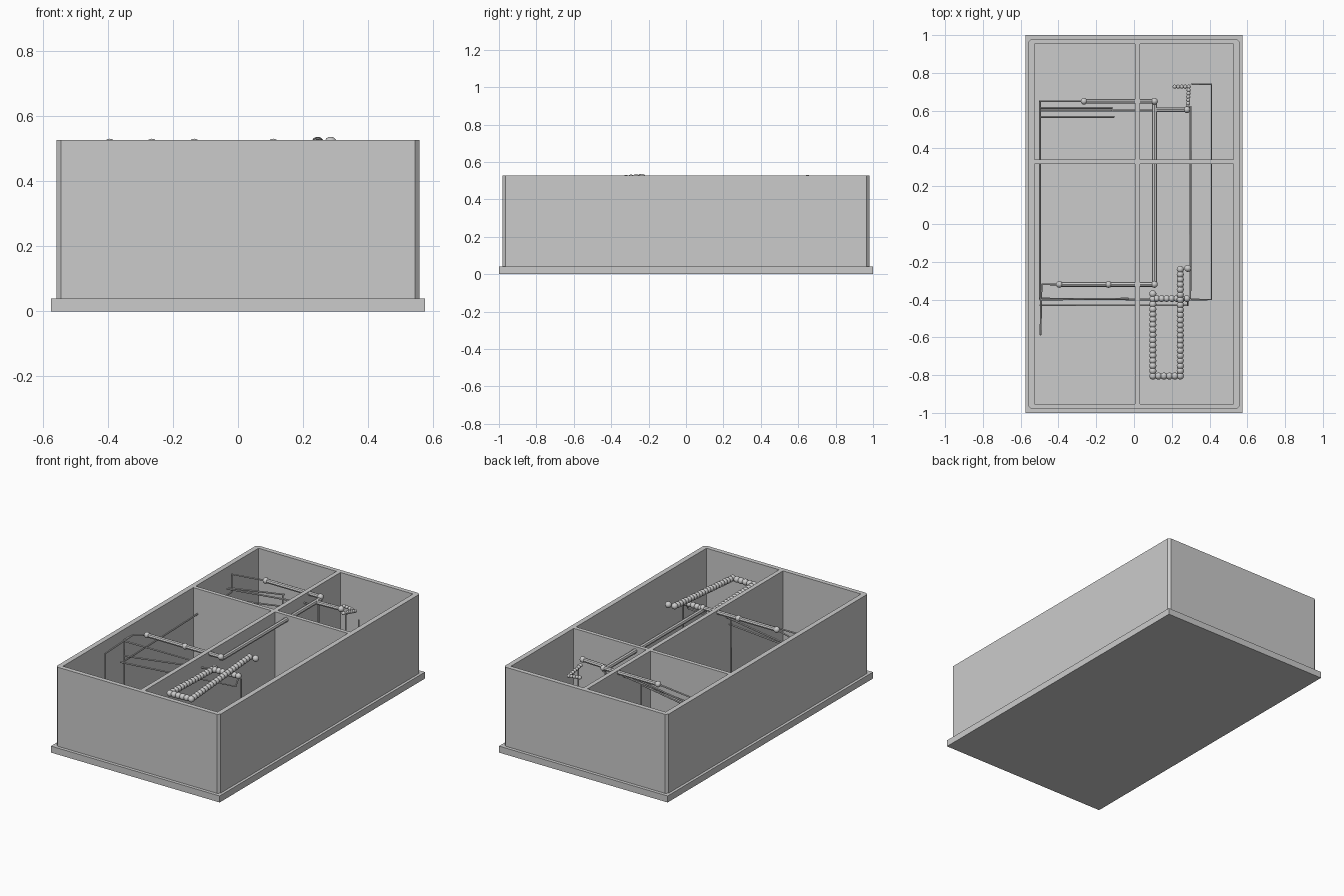
import bpy, bmesh
from mathutils import Vector, Matrix

if "Cube" in bpy.data.objects:
    bpy.data.objects.remove(bpy.data.objects["Cube"])

TOP = 0.527


def mesh_object(name, bm):
    bmesh.ops.recalc_face_normals(bm, faces=bm.faces)
    mesh = bpy.data.meshes.new(name)
    bm.to_mesh(mesh)
    bm.free()
    ob = bpy.data.objects.new(name, mesh)
    bpy.context.collection.objects.link(ob)
    return ob


def box(name, x0, x1, y0, y1, z0, z1):
    bm = bmesh.new()
    m = Matrix.Translation(((x0 + x1) / 2, (y0 + y1) / 2, (z0 + z1) / 2))
    bmesh.ops.create_cube(bm, size=1, matrix=m @ Matrix.Diagonal((x1 - x0, y1 - y0, z1 - z0, 1)))
    return mesh_object(name, bm)


def smooth(ob):
    bpy.ops.object.select_all(action='DESELECT')
    ob.select_set(True)
    bpy.context.view_layer.objects.active = ob
    bpy.ops.object.shade_smooth_by_angle()


def tube(name, pts, r=0.005):
    """Round pipe or wire through a few points."""
    cu = bpy.data.curves.new(name, 'CURVE')
    cu.dimensions = '3D'
    cu.bevel_depth = r
    cu.bevel_resolution = 2
    cu.use_fill_caps = True
    sp = cu.splines.new('POLY')
    sp.points.add(len(pts) - 1)
    for p, co in zip(sp.points, pts):
        p.co = (*co, 1)
    ob = bpy.data.objects.new(name, cu)
    bpy.context.collection.objects.link(ob)
    bpy.ops.object.select_all(action='DESELECT')
    ob.select_set(True)
    bpy.context.view_layer.objects.active = ob
    bpy.ops.object.convert(target='MESH')
    smooth(bpy.context.object)


def balls(name, centres, r):
    bm = bmesh.new()
    for c in centres:
        bmesh.ops.create_uvsphere(bm, u_segments=12, v_segments=8, radius=r,
                                  matrix=Matrix.Translation(c))
    smooth(mesh_object(name, bm))


def bead_chain(name, pts, r, step):
    """Spheres evenly strung along a path."""
    centres = []
    for a, b in zip(pts, pts[1:]):
        a, b = Vector(a), Vector(b)
        n = max(1, round((b - a).length / step))
        centres += [a.lerp(b, i / n) for i in range(n)]
    centres.append(Vector(pts[-1]))
    balls(name, centres, r)


# base slab
box("base_slab", -0.575, 0.575, -1, 1, 0, 0.04)

# outer wall ring with clipped outside corners
def ring(hx, hy, c):
    q = [(hx - c, -hy), (hx, -hy + c), (hx, hy - c), (hx - c, hy)]
    return q + [(-x, -y) for x, y in q]

bm = bmesh.new()
outer, inner = ring(0.558, 0.98, 0.014), ring(0.527, 0.952, 0.0005)
loops = [[bm.verts.new((x, y, z)) for x, y in pts]
         for pts, z in ((outer, 0.04), (outer, TOP), (inner, TOP), (inner, 0.04))]
for k in range(4):
    a, b = loops[k], loops[(k + 1) % 4]
    for i in range(8):
        j = (i + 1) % 8
        bm.faces.new((a[i], a[j], b[j], b[i]))
mesh_object("outer_walls", bm)

# inner partitions
box("long_partition", 0.005, 0.032, -0.952, 0.952, 0.04, TOP)
for name, x0, x1 in (("left", -0.527, 0.005), ("right", 0.032, 0.527)):
    box(name + "_cross_partition", x0, x1, 0.317, 0.341, 0.04, TOP)

# main pipes with ball joints
H = 0.513
tube("front_cross_pipe", [(-0.395, -0.32, H), (0.108, -0.32, H)], 0.013)
tube("back_cross_pipe", [(-0.265, 0.65, H), (0.108, 0.65, H)], 0.013)
tube("long_pipe", [(0.108, -0.32, 0.5), (0.108, 0.65, 0.5)], 0.014)
tube("back_branch_pipe", [(0.108, 0.605, 0.497), (0.285, 0.605, 0.502)], 0.013)
balls("pipe_joints", [(-0.395, -0.32, H), (-0.135, -0.32, H), (0.108, -0.32, H),
                      (-0.265, 0.65, H), (0.108, 0.65, H), (0.28, 0.605, 0.502)], 0.018)

# beaded chains
bead_chain("front_bead_chain", [(0.1, -0.37, 0.46), (0.1, -0.805, 0.472), (0.245, -0.805, 0.475),
                                (0.245, -0.24, 0.518), (0.285, -0.235, 0.518)], 0.019, 0.027)
bead_chain("front_branch_beads", [(0.12, -0.395, 0.465), (0.28, -0.395, 0.47)], 0.018, 0.027)
bead_chain("back_bead_chain", [(0.215, 0.727, 0.455), (0.29, 0.727, 0.445), (0.285, 0.62, 0.47)],
           0.011, 0.018)

# right wire loop near the floor, with risers
LOW = 0.08
tube("right_wire_loop", [(0.3, -0.4, 0.46), (0.3, -0.4, LOW), (0.41, -0.4, LOW),
                         (0.41, 0.74, LOW), (0.305, 0.74, LOW), (0.305, 0.74, 0.39)])
tube("right_return_wire", [(0.3, 0.62, 0.47), (0.3, 0.62, LOW), (0.298, -0.4, LOW)])
tube("back_pipe_drop", [(0.108, 0.63, 0.5), (0.108, 0.63, 0.06)])

# left wires
tube("left_long_wire", [(-0.498, 0.65, 0.38), (-0.498, -0.4, 0.355)])
tube("left_riser_wire", [(-0.49, -0.32, 0.49), (-0.495, -0.585, 0.475), (-0.495, -0.585, 0.06)])
tube("left_drop_wire", [(-0.395, -0.32, H), (-0.49, -0.32, 0.49), (-0.495, -0.4, 0.49),
                        (-0.495, -0.4, 0.2)])
tube("front_wire", [(-0.5, -0.395, 0.385), (0.12, -0.4, 0.47)])
tube("front_drop_wire", [(-0.5, -0.4, 0.48), (-0.03, -0.395, 0.48), (-0.03, -0.395, 0.06)])
tube("front_low_wire", [(-0.5, -0.43, 0.36), (0.285, -0.43, 0.42), (0.285, -0.4, 0.47)])
tube("back_lead_wire", [(-0.265, 0.65, H), (-0.498, 0.65, 0.49), (-0.498, 0.65, 0.38)])
for y, x, z in ((0.615, -0.115, 0.48), (0.6, 0.1, 0.48), (0.567, -0.105, 0.43)):
    tube("back_wire", [(-0.495, y, z - 0.06), (x, y, z)])
tube("back_drop_wire", [(-0.115, 0.6, 0.48), (-0.115, 0.6, 0.06)])
